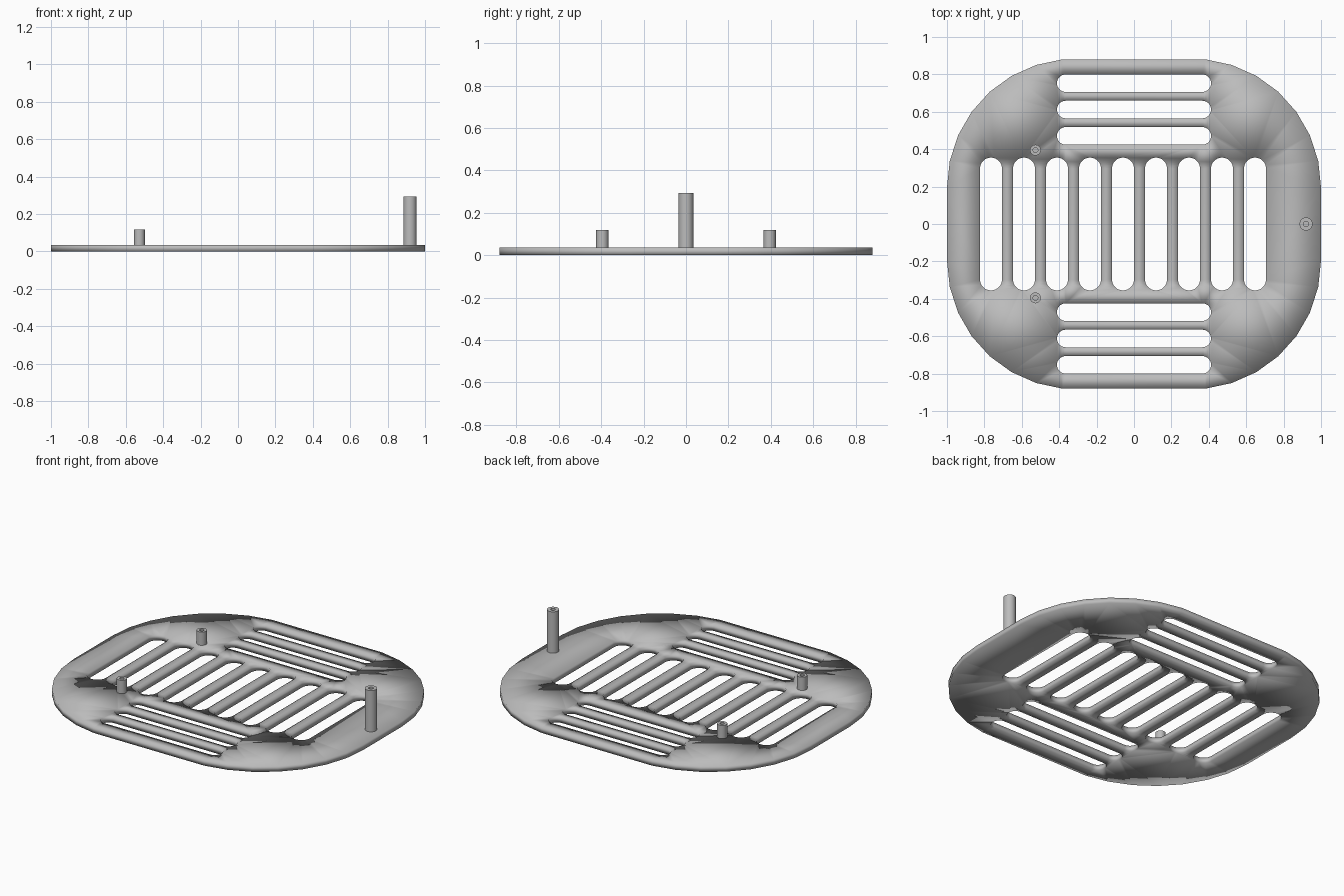
import bpy, bmesh
from math import sin, cos, pi, radians

cube = bpy.data.objects.get("Cube")
if cube:
    bpy.data.objects.remove(cube, do_unlink=True)

THICK = 0.035
UNIT = 1 / 17  # slot layout module

grey = bpy.data.materials.new("plain grey")
grey.use_nodes = True
colour = (0.5, 0.5, 0.5, 1)
grey.diffuse_color = colour
grey.node_tree.nodes["Principled BSDF"].inputs["Base Color"].default_value = colour


def make_object(name, bm):
    mesh = bpy.data.meshes.new(name)
    bm.to_mesh(mesh)
    bm.free()
    mesh.materials.append(grey)
    obj = bpy.data.objects.new(name, mesh)
    bpy.context.collection.objects.link(obj)
    return obj


def smooth(obj):
    bpy.ops.object.select_all(action='DESELECT')
    obj.select_set(True)
    bpy.context.view_layer.objects.active = obj
    bpy.ops.object.shade_smooth_by_angle(angle=radians(30))


def rounded_box(cx, cy, half_x, half_y, r, step=12):
    """Closed outline around four corner arcs."""
    pts = []
    for quarter, (sx, sy) in enumerate([(1, 1), (-1, 1), (-1, -1), (1, -1)]):
        for a in range(0, 91, step):
            # even quarters run away from the x axis, odd ones back to it
            ang = radians(a if quarter % 2 == 0 else a // step * step)
            pts.append((quarter, a, cx + sx * (half_x + r * cos(ang)),
                        cy + sy * (half_y + r * sin(ang))))
    pts.sort(key=lambda p: (p[0], p[1] if p[0] % 2 == 0 else -p[1]))
    loop = []
    for _, _, x, y in pts:
        if not any(abs(x - u) + abs(y - v) < 1e-5 for u, v in loop):
            loop.append((x, y))
    return loop


# Outline and slots of the plate
loops = [rounded_box(0, 0, 0.31, 0.194, 0.69)]
for i in range(9):
    loops.append(rounded_box((3 * i - 13) * UNIT, 0, 0, 0.355 - UNIT, UNIT, 10))
for side in (1, -1):
    for i in range(3):
        r = 0.047
        loops.append(rounded_box(0, side * (0.471 + 0.141 * i), 0.412 - r, 0, r, 10))

bm = bmesh.new()
for loop in loops:
    verts = [bm.verts.new((x, y, THICK)) for x, y in loop]
    for a, b in zip(verts, verts[1:] + verts[:1]):
        bm.edges.new((a, b))
bmesh.ops.triangle_fill(bm, use_beauty=True, edges=bm.edges[:], normal=(0, 0, 1))
bm.normal_update()
for f in bm.faces:
    if f.normal.z < 0:
        f.normal_flip()
plate = make_object("vent_plate", bm)
solid = plate.modifiers.new("thickness", 'SOLIDIFY')
solid.thickness = THICK
solid.offset = -1
smooth(plate)


# Hollow posts standing on the plate
def post(name, x, y, r, bore, top, sides=30):
    bm = bmesh.new()
    rings = []
    for rad, z in [(r, THICK), (r, top), (bore, top), (bore, THICK + 0.002)]:
        rings.append([bm.verts.new((x + rad * cos(2 * pi * i / sides),
                                    y + rad * sin(2 * pi * i / sides), z))
                      for i in range(sides)])
    for low, high in zip(rings, rings[1:]):
        for i in range(sides):
            j = (i + 1) % sides
            bm.faces.new((low[i], low[j], high[j], high[i]))
    bm.faces.new(rings[-1])
    smooth(make_object(name, bm))


post("tall_post", 0.92, 0, 0.035, 0.014, 0.293)
post("short_post_back", -0.527, 0.395, 0.029, 0.013, 0.118)
post("short_post_front", -0.527, -0.395, 0.029, 0.013, 0.118)
